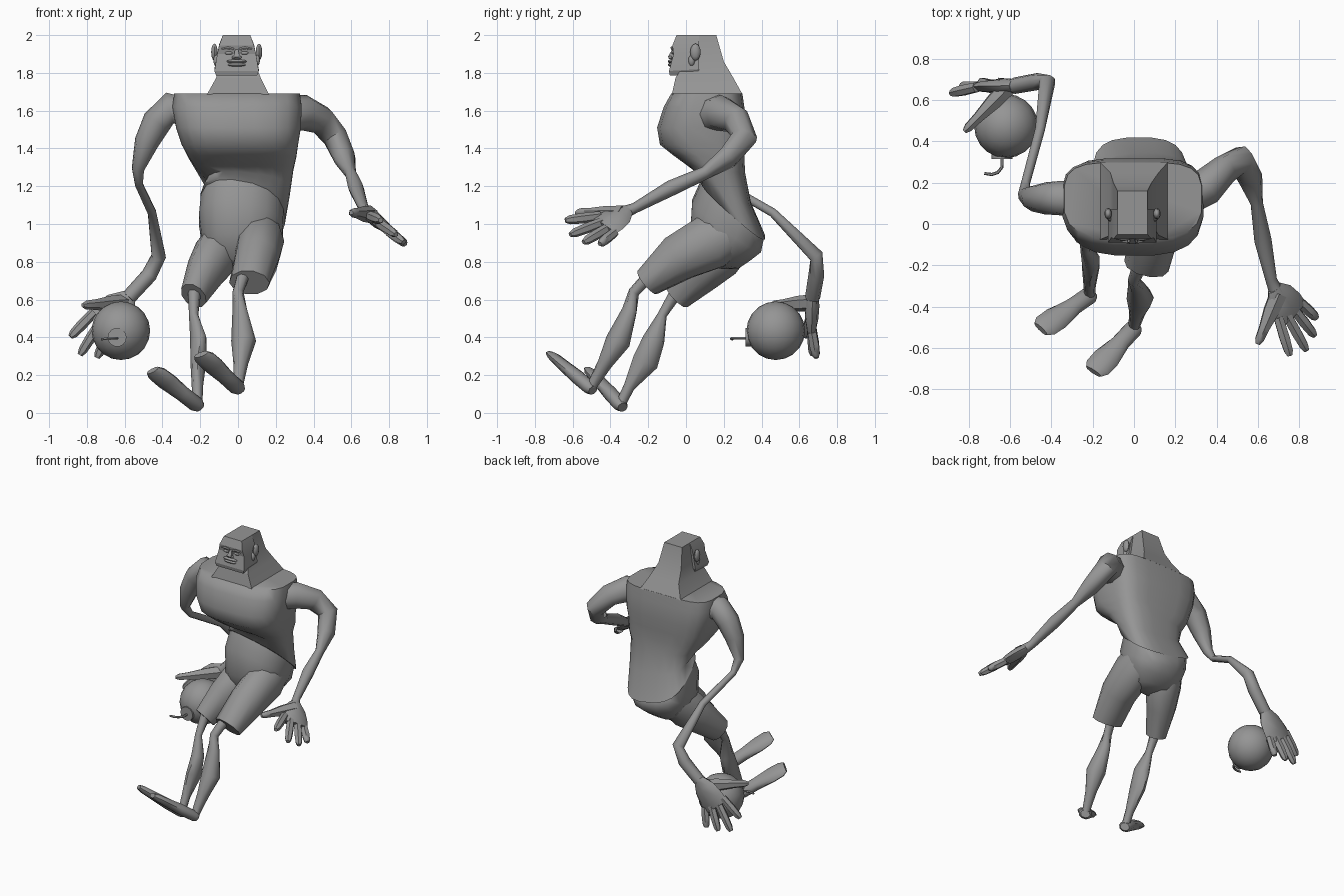
import bpy, bmesh, math
from mathutils import Vector

grey = bpy.data.materials.new("mid_grey")
grey.diffuse_color = (0.3, 0.3, 0.3, 1)


def finish(name, bm, angle=45):
    bmesh.ops.recalc_face_normals(bm, faces=bm.faces)
    me = bpy.data.meshes.new(name)
    bm.to_mesh(me)
    bm.free()
    ob = bpy.data.objects.new(name, me)
    bpy.context.collection.objects.link(ob)
    me.materials.append(grey)
    bpy.ops.object.select_all(action='DESELECT')
    ob.select_set(True)
    bpy.context.view_layer.objects.active = ob
    bpy.ops.object.shade_smooth_by_angle(angle=math.radians(angle))
    return ob


def skin(name, rings, angle=45):
    """Bridge closed rings of points and cap both ends."""
    bm = bmesh.new()
    vs = [[bm.verts.new(p) for p in r] for r in rings]
    n = len(vs[0])
    for a, b in zip(vs, vs[1:]):
        for i in range(n):
            bm.faces.new((a[i], a[(i + 1) % n], b[(i + 1) % n], b[i]))
    bm.faces.new(vs[0])
    bm.faces.new(vs[-1])
    return finish(name, bm, angle)


def tube(name, pts, up=(0, 0, 1), sides=8, angle=55):
    """Limb along points (x, y, z, half width, half height)."""
    c = [Vector(p[:3]) for p in pts]
    rings = []
    for i, p in enumerate(pts):
        t = (c[min(i + 1, len(c) - 1)] - c[max(i - 1, 0)]).normalized()
        s = t.cross(Vector(up)).normalized()
        u = s.cross(t)
        ra, rb = p[3], p[-1]
        rings.append([c[i] + s * ra * math.cos(k * math.tau / sides)
                      + u * rb * math.sin(k * math.tau / sides) for k in range(sides)])
    return skin(name, rings, angle)


def trunk(name, rows, n=20, power=0.7, square_above=9):
    """Body from rows (x0, x1, y0, y1, z, slope along y, slope along x); the back is squarer above a height."""
    rings = []
    for x0, x1, y0, y1, z, sy, sx in rows:
        ring = []
        for k in range(n):
            a = (k + 0.5) * math.tau / n
            p = 0.5 if z > square_above and math.sin(a) > 0 else power
            dx = math.copysign(abs(math.cos(a)) ** p, math.cos(a)) * (x1 - x0) / 2
            dy = math.copysign(abs(math.sin(a)) ** p, math.sin(a)) * (y1 - y0) / 2
            ring.append(((x0 + x1) / 2 + dx, (y0 + y1) / 2 + dy, z + dy * sy + dx * sx))
        rings.append(ring)
    return skin(name, rings, 65)


def blocks(name, rows, angle=20):
    """Squared form from rows (x0, x1, y0, y1, z front, z back)."""
    return skin(name, [[(a, c, e), (b, c, e), (b, d, f), (a, d, f)] for a, b, c, d, e, f in rows], angle)


def blob(name, loc, size, seg=10):
    bm = bmesh.new()
    bmesh.ops.create_uvsphere(bm, u_segments=seg, v_segments=max(6, seg // 2), radius=1)
    for v in bm.verts:
        v.co = Vector(v.co[i] * size[i] + loc[i] for i in range(3))
    return finish(name, bm)


# shirt, with the hem tipped down towards the back
trunk("shirt", [
    (-0.34, 0.33, -0.08, 0.30, 1.69, 0, 0),
    (-0.35, 0.34, -0.12, 0.31, 1.62, 0, 0),
    (-0.33, 0.335, -0.155, 0.32, 1.51, 0, 0),
    (-0.30, 0.32, -0.14, 0.31, 1.42, 0, 0),
    (-0.265, 0.31, -0.07, 0.31, 1.355, -0.05, 0),
    (-0.225, 0.295, 0.00, 0.315, 1.29, -0.15, 0),
    (-0.17, 0.275, 0.07, 0.345, 1.19, -0.6, -0.1),
    (-0.20, 0.25, 0.075, 0.42, 1.08, -0.88, -0.18)], square_above=1.35)

# shorts: seat and two legs
trunk("shorts_seat", [
    (-0.20, 0.245, 0.078, 0.415, 1.08, -0.88, -0.18),
    (-0.21, 0.24, 0.03, 0.40, 0.99, -0.72, -0.15),
    (-0.19, 0.21, 0.02, 0.345, 0.88, -0.45, 0),
    (-0.13, 0.14, 0.07, 0.28, 0.79, -0.25, 0),
    (-0.06, 0.07, 0.12, 0.21, 0.765, -0.1, 0)], 16, 0.85)
tube("shorts_leg_left", [(0.12, 0.24, 0.96, 0.11, 0.12), (0.12, 0.14, 0.91, 0.125, 0.155),
                         (0.10, -0.04, 0.82, 0.12, 0.13), (0.06, -0.205, 0.69, 0.11, 0.08)], sides=10)
tube("shorts_leg_right", [(-0.08, 0.24, 0.90, 0.11, 0.12), (-0.11, 0.17, 0.84, 0.12, 0.14),
                          (-0.17, 0.08, 0.75, 0.10, 0.12), (-0.235, -0.05, 0.62, 0.07, 0.085)], sides=10)

# lower legs and feet
tube("shin_left", [(0.03, -0.19, 0.73, 0.035), (0.0, -0.275, 0.64, 0.03), (0.01, -0.30, 0.54, 0.042),
                   (0.03, -0.36, 0.38, 0.066), (0.015, -0.43, 0.26, 0.04), (0.0, -0.50, 0.14, 0.027)])
tube("shin_right", [(-0.23, -0.05, 0.64, 0.035), (-0.235, -0.125, 0.52, 0.025), (-0.21, -0.17, 0.39, 0.045, 0.06),
                    (-0.21, -0.215, 0.27, 0.042, 0.07), (-0.215, -0.30, 0.14, 0.03), (-0.215, -0.345, 0.05, 0.027)])
for side, heel, toe in (("left", (0.0, -0.505, 0.13), (-0.19, -0.71, 0.305)),
                        ("right", (-0.215, -0.345, 0.04), (-0.445, -0.505, 0.22))):
    h, d = Vector(heel), Vector(toe) - Vector(heel)
    tube("foot_" + side, [(*(h + d * f), a, b) for f, a, b in (
        (-0.06, 0.032, 0.026), (0.02, 0.046, 0.037), (0.35, 0.046, 0.038), (0.7, 0.066, 0.03),
        (0.93, 0.064, 0.026), (1.03, 0.045, 0.016))], up=(0, 0.45, 0.9), sides=10)

# arms
tube("arm_left", [(0.27, 0.14, 1.58, 0.09, 0.10), (0.35, 0.18, 1.59, 0.09, 0.095), (0.44, 0.265, 1.55, 0.072, 0.08),
                  (0.515, 0.31, 1.46, 0.07), (0.565, 0.22, 1.35, 0.06), (0.595, 0.10, 1.27, 0.03, 0.035),
                  (0.625, -0.08, 1.19, 0.042), (0.665, -0.27, 1.085, 0.028), (0.69, -0.33, 1.06, 0.035)])
tube("arm_right", [(-0.27, 0.12, 1.58, 0.09), (-0.36, 0.125, 1.615, 0.085), (-0.43, 0.125, 1.54, 0.078),
                   (-0.485, 0.125, 1.43, 0.065), (-0.53, 0.14, 1.29, 0.034), (-0.525, 0.20, 1.21, 0.022),
                   (-0.455, 0.46, 1.06, 0.024), (-0.42, 0.69, 0.83, 0.04), (-0.47, 0.69, 0.73, 0.042),
                   (-0.58, 0.67, 0.61, 0.04)], up=(0.3, 1, 0.3))


def hand(side, wrist, knuckles, tips, thumb, up):
    """Flat palm from wrist to the knuckle row, four fingers and a thumb."""
    w = Vector(wrist)
    k0, k1 = Vector(knuckles[0]), Vector(knuckles[1])
    mid, half = (k0 + k1) / 2, (k1 - k0).length / 2
    tube("palm_" + side, [(*w, 0.04, 0.032), (*w.lerp(mid, 0.35), half, 0.038),
                          (*w.lerp(mid, 0.8), half * 1.22, 0.035), (*w.lerp(mid, 1.12), half * 1.22, 0.024)], up=up)
    for i, tip in enumerate(tips):
        base, tip = k0.lerp(k1, i / 3), Vector(tip)
        tube(f"finger_{side}_{i + 1}", [(*base.lerp(tip, f), r) for f, r in (
            (-0.1, 0.026), (0.5, 0.028), (0.88, 0.024), (1.02, 0.014))], up=up, sides=6)
    base, tip = w.lerp(mid, 0.25), Vector(thumb)
    tube("thumb_" + side, [(*base.lerp(tip, f), r) for f, r in (
        (0, 0.046), (0.35, 0.042), (0.7, 0.028), (0.92, 0.024), (1.01, 0.012))], up=up, sides=6)


hand("left", (0.68, -0.31, 1.07), ((0.705, -0.47, 1.04), (0.81, -0.385, 0.95)),
     ((0.755, -0.635, 1.02), (0.835, -0.61, 0.945), (0.875, -0.54, 0.905), (0.885, -0.455, 0.895)),
     (0.60, -0.58, 1.06), (0.6, -0.1, 0.8))
hand("right", (-0.575, 0.67, 0.62), ((-0.775, 0.66, 0.52), (-0.625, 0.67, 0.415)),
     ((-0.885, 0.635, 0.405), (-0.835, 0.67, 0.31), (-0.745, 0.69, 0.295), (-0.65, 0.69, 0.295)),
     (-0.82, 0.45, 0.57), (0.1, 1, 0.1))

# round bomb with cap and curled fuse
blob("bomb", (-0.62, 0.475, 0.435), (0.155, 0.155, 0.155), 20)
tube("bomb_cap", [(-0.64, 0.36, 0.40, 0.05), (-0.64, 0.315, 0.40, 0.05)], sides=14)
tube("fuse", [(-0.64, 0.32, 0.395, 0.008), (-0.64, 0.275, 0.395, 0.008), (-0.66, 0.25, 0.395, 0.008),
              (-0.69, 0.24, 0.393, 0.008), (-0.725, 0.245, 0.39, 0.007)], sides=6)

# neck flaring into the shoulders, and squared head
blocks("neck_and_skull", [
    (-0.08, 0.065, 0.00, 0.16, 2.0, 2.0), (-0.10, 0.085, 0.00, 0.20, 1.86, 1.86),
    (-0.115, 0.12, -0.055, 0.25, 1.775, 1.775), (-0.165, 0.165, -0.075, 0.30, 1.685, 1.685)])
blocks("face", [
    (-0.08, 0.065, -0.05, 0.07, 2.0, 2.0), (-0.10, 0.085, -0.072, 0.07, 1.945, 1.95),
    (-0.11, 0.095, -0.066, 0.07, 1.90, 1.90), (-0.125, 0.11, -0.09, 0.07, 1.81, 1.82),
    (-0.115, 0.10, -0.085, 0.06, 1.785, 1.795)])
for s in (-1, 1):
    x = -0.007
    blob("ear", (x + s * 0.118, 0.05, 1.91), (0.018, 0.028, 0.045))
    blob("ear_lobe", (x + s * 0.108, 0.03, 1.865), (0.016, 0.018, 0.03))
    blob("eye", (x + s * 0.042, -0.066, 1.905), (0.022, 0.010, 0.009))
    tube("brow", [(x + s * 0.015, -0.070, 1.925, 0.008), (x + s * 0.045, -0.074, 1.932, 0.009),
                  (x + s * 0.08, -0.068, 1.925, 0.006)], sides=6)
    blob("nostril", (x + s * 0.014, -0.083, 1.882), (0.012, 0.010, 0.009))
blocks("nose", [(-0.015, 0.001, -0.073, -0.05, 1.925, 1.925), (-0.024, 0.010, -0.096, -0.05, 1.885, 1.885),
                (-0.017, 0.003, -0.083, -0.05, 1.872, 1.872)])
for part, z, w in (("upper_lip", 1.861, 0.058), ("lower_lip", 1.843, 0.052)):
    blob(part, (-0.007, -0.08, z), (w, 0.016, 0.010))
